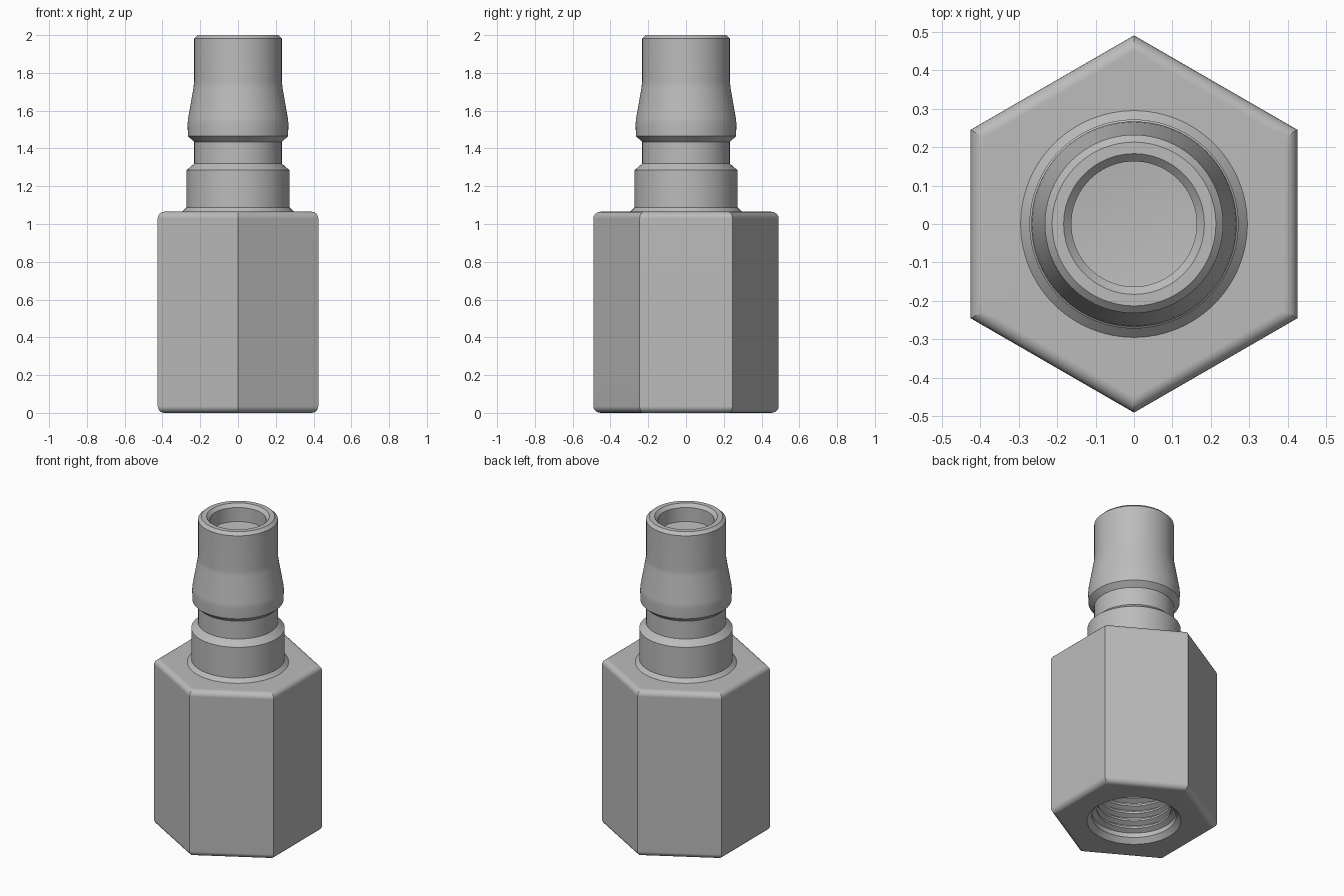
import bpy, bmesh, math

cube = bpy.data.objects.get("Cube")
if cube:
    bpy.data.objects.remove(cube)

SEGMENTS = 96
metal = bpy.data.materials.new("grey_steel")
metal.use_nodes = True
GREY = (0.5, 0.5, 0.5, 1)
metal.diffuse_color = GREY
metal.node_tree.nodes["Principled BSDF"].inputs["Base Color"].default_value = GREY


def ring_point(r, z, hexagonal, i):
    """Point on a circle, or on a hexagon whose apothem is r."""
    a = 2 * math.pi * i / SEGMENTS
    if hexagonal:
        side = math.pi / 3
        r /= math.cos((a + side / 2) % side - side / 2)
    return r * math.cos(a), r * math.sin(a), z


def turned(name, profile, angle=25):
    """Sweep (radius, height, hexagonal) rows; radius 0 closes to a point."""
    bm = bmesh.new()
    rings = []
    for r, z, hexagonal in profile:
        if r == 0:
            rings.append([bm.verts.new((0, 0, z))] * SEGMENTS)
        else:
            rings.append([bm.verts.new(ring_point(r, z, hexagonal, i))
                          for i in range(SEGMENTS)])
    for a, b in zip(rings, rings[1:]):
        for i in range(SEGMENTS):
            j = (i + 1) % SEGMENTS
            quad = dict.fromkeys((a[i], a[j], b[j], b[i]))
            bm.faces.new(list(quad))
    bmesh.ops.recalc_face_normals(bm, faces=bm.faces)
    mesh = bpy.data.meshes.new(name)
    bm.to_mesh(mesh)
    bm.free()
    mesh.materials.append(metal)
    obj = bpy.data.objects.new(name, mesh)
    bpy.context.collection.objects.link(obj)
    bpy.ops.object.select_all(action="DESELECT")
    obj.select_set(True)
    bpy.context.view_layer.objects.active = obj
    bpy.ops.object.shade_smooth_by_angle(angle=math.radians(angle))
    normals = obj.modifiers.new("weighted_normals", "WEIGHTED_NORMAL")
    normals.keep_sharp = True
    return obj


# Hexagonal body: threaded socket, lower rim, rounded edges, sides, top face
APOTHEM, TOP, FILLET, STEPS = 0.425, 1.065, 0.035, 5
PITCH, TURNS, CREST, ROOT = 0.05, 14, 0.215, 0.245
body = [(0, 0.86, False), (CREST, 0.78, False)]
for k in range(TURNS, 0, -1):
    z = 0.03 + k * PITCH
    body += [(CREST, z + 0.006, False), (CREST, z - 0.006, False),
             (ROOT, z - PITCH / 2 + 0.004, False),
             (ROOT, z - PITCH / 2 - 0.004, False)]
body += [(ROOT, 0.03, False), (0.273, 0, False)]
arc = [k * math.pi / 2 / STEPS for k in range(STEPS + 1)]
for base, turn in ((FILLET, -math.pi / 2), (TOP - FILLET, 0)):
    body += [(APOTHEM - FILLET + FILLET * math.cos(t + turn),
              base + FILLET * math.sin(t + turn), True) for t in arc]
body.append((0.295, TOP, False))
turned("hex_body", body)

# Plug stem: flare, collar, neck groove, swollen barrel, lip and blind bore
stem = [(0.295, TOP), (0.272, 1.088), (0.272, 1.285), (0.232, 1.32),
        (0.232, 1.435), (0.265, 1.465), (0.267, 1.53), (0.264, 1.56),
        (0.236, 1.72), (0.232, 1.755), (0.232, 1.982), (0.213, 2.0),
        (0.183, 2.0), (0.163, 1.98), (0.163, 1.89), (0, 1.875)]
turned("plug_stem", [(r, z, False) for r, z in stem])
